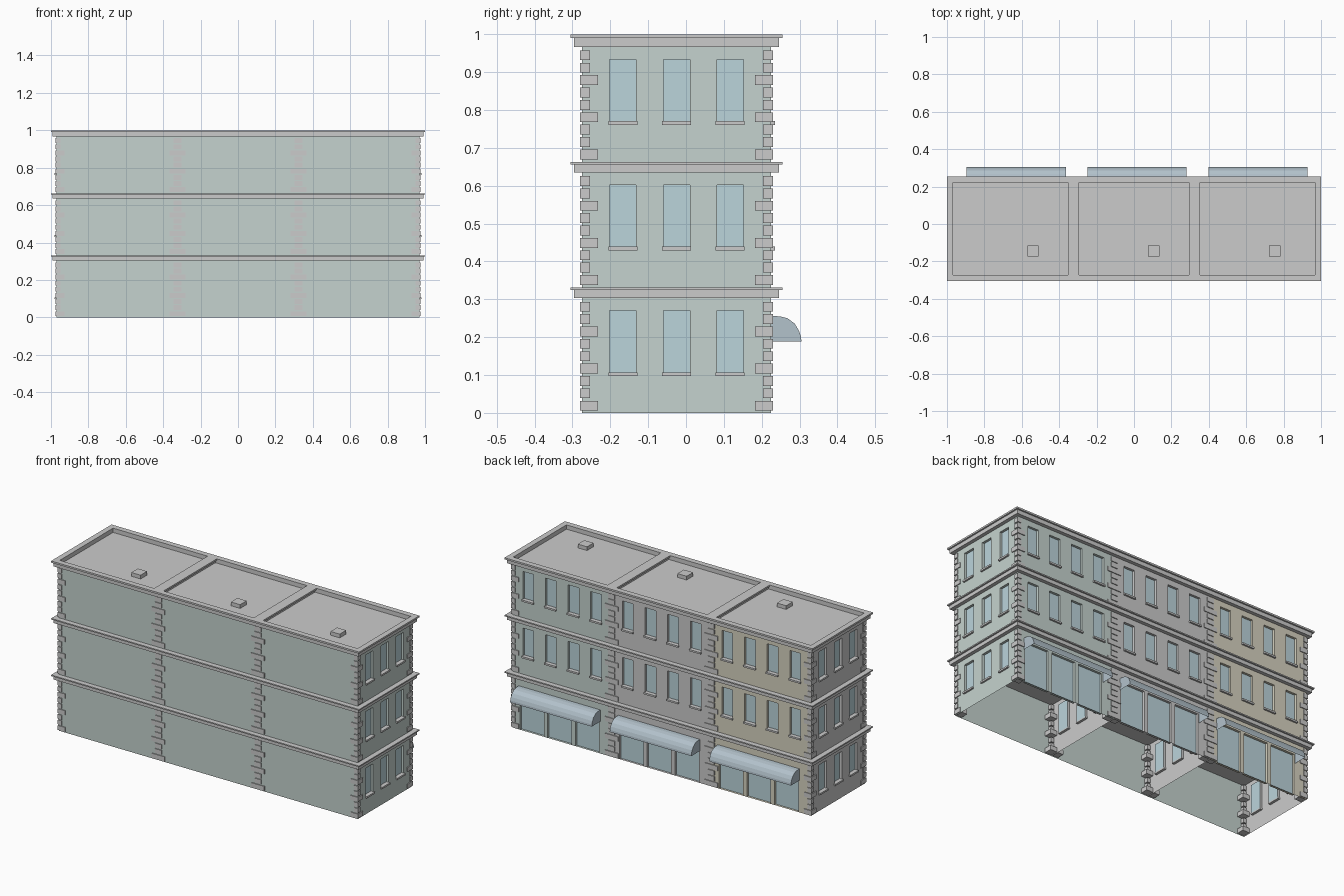
import bpy, bmesh
from mathutils import Vector

if "Cube" in bpy.data.objects:
    bpy.data.objects.remove(bpy.data.objects["Cube"])

HW, Y0, Y1 = 0.3233, -0.275, 0.225      # unit half width, front and back wall planes
FLOOR = 0.332
WIN_Z, WIN_H, WIN_W = 0.105, 0.165, 0.07


def material(name, rgb):
    m = bpy.data.materials.new(name)
    m.diffuse_color = (*rgb, 1)
    m.use_nodes = True
    m.node_tree.nodes["Principled BSDF"].inputs["Base Color"].default_value = m.diffuse_color
    return m


GREEN = material("green_plaster", (0.56, 0.65, 0.62))
GREY = material("grey_plaster", (0.60, 0.60, 0.60))
BEIGE = material("beige_plaster", (0.68, 0.65, 0.53))
GLASS = material("glass", (0.50, 0.66, 0.71))
CANVAS = material("awning_canvas", (0.45, 0.54, 0.60))


def finish(bm, name, mats=()):
    me = bpy.data.meshes.new(name)
    bm.to_mesh(me)
    bm.free()
    for m in mats:
        me.materials.append(m)
    ob = bpy.data.objects.new(name, me)
    bpy.context.collection.objects.link(ob)
    return ob


def add_box(bm, a, b):
    vs = bmesh.ops.create_cube(bm, size=1)["verts"]
    for v in vs:
        v.co = Vector([(a[i] + b[i]) / 2 + v.co[i] * (b[i] - a[i]) for i in range(3)])


def quad(bm, pts, mat=0):
    bm.faces.new([bm.verts.new(p) for p in pts]).material_index = mat


def wall(name, origin, u, width, rows, mat, depth=0.014):
    """Flat wall with recessed panes. rows: (z0, z1, [(u0, u1, bottom, top)], has_sills)."""
    o, u, z = Vector(origin), Vector(u), Vector((0, 0, 1))
    n = u.cross(z)
    bm, sills = bmesh.new(), bmesh.new()

    def P(a, b, d=0):
        return o + u * a + z * b - n * d

    def rect(a0, a1, b0, b1, d=0, m=0):
        quad(bm, [P(a0, b0, d), P(a1, b0, d), P(a1, b1, d), P(a0, b1, d)], m)

    for z0, z1, holes, has_sills in rows:
        edge = 0
        for a0, a1, b0, b1 in sorted(holes):
            rect(edge, a0, z0, z1)
            if b0 > z0:
                rect(a0, a1, z0, b0)
            rect(a0, a1, b1, z1)
            rect(a0, a1, b0, b1, depth, 1)
            ring = [(a0, b0), (a1, b0), (a1, b1), (a0, b1)]
            for i in range(4):
                p, q = ring[i], ring[(i + 1) % 4]
                quad(bm, [P(*p), P(*q), P(*q, depth), P(*p, depth)])
            edge = a1
            if has_sills:
                c, e = P(a0 - .003, b0 - .008, depth), P(a1 + .003, b0 + .002, -.01)
                add_box(sills, [min(s) for s in zip(c, e)], [max(s) for s in zip(c, e)])
        rect(edge, width, z0, z1)
    bmesh.ops.remove_doubles(bm, verts=bm.verts, dist=1e-5)
    finish(bm, name, (mat, GLASS))
    if sills.verts:
        finish(sills, name + "_sills")
    else:
        sills.free()


def window_row(f, centres):
    b = f * FLOOR + WIN_Z
    return (f * FLOOR, min((f + 1) * FLOOR, .98),
            [(c - WIN_W / 2, c + WIN_W / 2, b, b + WIN_H) for c in centres], True)


def add_ring(bm, x0, x1, y0, y1, z0, z1, t):
    """Rectangular frame of thickness t."""
    add_box(bm, (x0, y0, z0), (x1, y0 + t, z1))
    add_box(bm, (x0, y1 - t, z0), (x1, y1, z1))
    add_box(bm, (x0, y0 + t, z0), (x0 + t, y1 - t, z1))
    add_box(bm, (x1 - t, y0 + t, z0), (x1, y1 - t, z1))


def build_unit(tag, cx, back_mat, left_mat, right_mat):
    xl, xr = cx - HW, cx + HW
    side = [0.25 + k * 0.1415 for k in (-1, 0, 1)]

    # walls
    side_rows = [window_row(f, side) for f in range(3)]
    wall(tag + "_right_wall", (xr, Y0, 0), (0, 1, 0), Y1 - Y0, side_rows, right_mat)
    wall(tag + "_left_wall", (xl, Y1, 0), (0, -1, 0), Y1 - Y0, side_rows, left_mat)
    wall(tag + "_plain_wall", (xl, Y0, 0), (1, 0, 0), 2 * HW, [(0, .98, [], False)], GREEN)
    shop = [(HW - .017 + k * .18 - .0775, HW - .017 + k * .18 + .0775, 0, .24) for k in (-1, 0, 1)]
    back = [HW + k * 0.147 for k in (-1.5, -.5, .5, 1.5)]
    wall(tag + "_shop_wall", (xr, Y1, 0), (-1, 0, 0), 2 * HW,
         [(0, FLOOR, shop, False), window_row(1, back), window_row(2, back)], back_mat)

    # corner stones, every third one longer
    bm = bmesh.new()
    for f in range(3):
        for k in range(9):
            s = .048 if k % 3 == 0 else .026
            z = f * FLOOR + .006 + k * .0327
            for x, sx in ((xl - .005, 1), (xr + .005, -1)):
                for y, sy in ((Y0 - .005, 1), (Y1 + .005, -1)):
                    xs, ys = sorted((x, x + sx * s)), sorted((y, y + sy * s))
                    add_box(bm, (xs[0], ys[0], z), (xs[1], ys[1], z + .026))
    finish(bm, tag + "_corner_stones")

    # two-step floor bands
    bm = bmesh.new()
    for z in (.331, .663):
        for e, a, b in ((.021, z - .028, z - .007), (.03, z - .007, z)):
            add_box(bm, (xl - e, Y0 - e, a), (xr + e, Y1 + e, b))
    finish(bm, tag + "_floor_bands")

    # top cornice and sunken roof
    bm = bmesh.new()
    add_ring(bm, xl - .021, xr + .021, Y0 - .021, Y1 + .021, .967, .99, .024)
    add_ring(bm, xl - .03, xr + .03, Y0 - .03, Y1 + .03, .99, 1.0, .033)
    finish(bm, tag + "_top_cornice")
    bm = bmesh.new()
    add_box(bm, (xl, Y0, .967), (xr, Y1, .975))
    finish(bm, tag + "_roof")
    bm = bmesh.new()
    vx, vy = cx + .106, -.144
    add_box(bm, (vx - .03, vy - .03, .974), (vx + .03, vy + .03, .997))
    finish(bm, tag + "_roof_hatch")

    # curved awning, open underneath
    prof = [(.225, .256), (.248, .255), (.268, .250), (.287, .236), (.298, .218), (.304, .2), (.305, .188)]
    a, b = cx + .017 - .265, cx + .017 + .265
    bm = bmesh.new()
    left = [bm.verts.new((a, *p)) for p in prof]
    right = [bm.verts.new((b, *p)) for p in prof]
    for i in range(len(prof) - 1):
        bm.faces.new((left[i], left[i + 1], right[i + 1], right[i]))
    bm.faces.new([bm.verts.new((a, .225, .188))] + left[::-1])
    bm.faces.new([bm.verts.new((b, .225, .188))] + right)
    bmesh.ops.recalc_face_normals(bm, faces=bm.faces)
    finish(bm, tag + "_awning", (CANVAS,))


build_unit("left_house", -2 * HW, BEIGE, GREY, GREY)
build_unit("middle_house", 0, GREY, GREY, GREY)
build_unit("right_house", 2 * HW, GREEN, GREY, GREEN)
